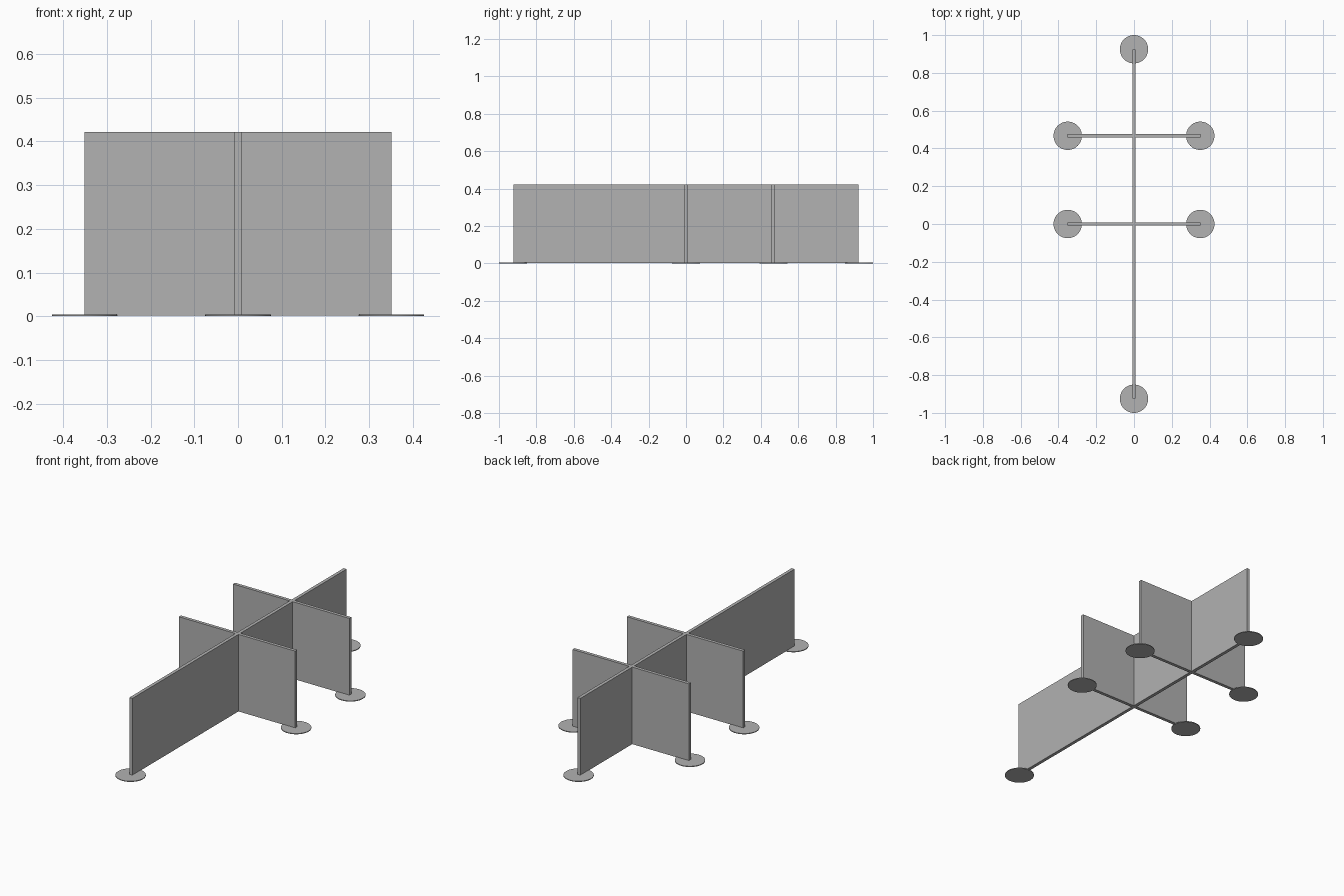
import bpy

cube = bpy.data.objects.get("Cube")
if cube:
    bpy.data.objects.remove(cube, do_unlink=True)

# Single matt grey
grey = bpy.data.materials.new("light_grey")
grey.use_nodes = True
colour = (0.445, 0.445, 0.445, 1)
grey.diffuse_color = colour
grey.node_tree.nodes["Principled BSDF"].inputs["Base Color"].default_value = colour

THICK = 0.018        # panel thickness
HEIGHT = 0.422       # top of panels
FOOT_R, FOOT_H = 0.075, 0.004
SPINE_END = 0.923    # half length of the spine panel
WING_END = 0.351     # reach of the cross panels
CROSS_Y = {"middle": 0.0, "rear": 0.467}


def finish(name):
    obj = bpy.context.object
    obj.name = name
    obj.data.materials.append(grey)
    return obj


def panel(name, x0, x1, y0, y1):
    z0 = FOOT_H / 2
    bpy.ops.mesh.primitive_cube_add(
        size=1, location=((x0 + x1) / 2, (y0 + y1) / 2, (z0 + HEIGHT) / 2))
    bpy.context.object.scale = (x1 - x0, y1 - y0, HEIGHT - z0)
    bpy.ops.object.transform_apply(location=False, rotation=False, scale=True)
    return finish(name)


def foot(name, x, y):
    bpy.ops.mesh.primitive_cylinder_add(
        vertices=64, radius=FOOT_R, depth=FOOT_H, location=(x, y, FOOT_H / 2))
    bpy.ops.object.shade_smooth_by_angle()
    return finish(name)


# Long spine panel with a round foot at each end
panel("spine_panel", -THICK / 2, THICK / 2, -SPINE_END, SPINE_END)
for label, side in (("front", -1), ("back", 1)):
    foot(f"{label}_spine_foot", 0, side * (1 - FOOT_R))

# Cross wings butt against the spine, each with a foot at its outer end
for row, y in CROSS_Y.items():
    for label, side in (("left", 1), ("right", -1)):
        x0, x1 = sorted((side * THICK / 2, side * WING_END))
        panel(f"{row}_{label}_wing", x0, x1, y - THICK / 2, y + THICK / 2)
        foot(f"{row}_{label}_foot", side * WING_END, y)
